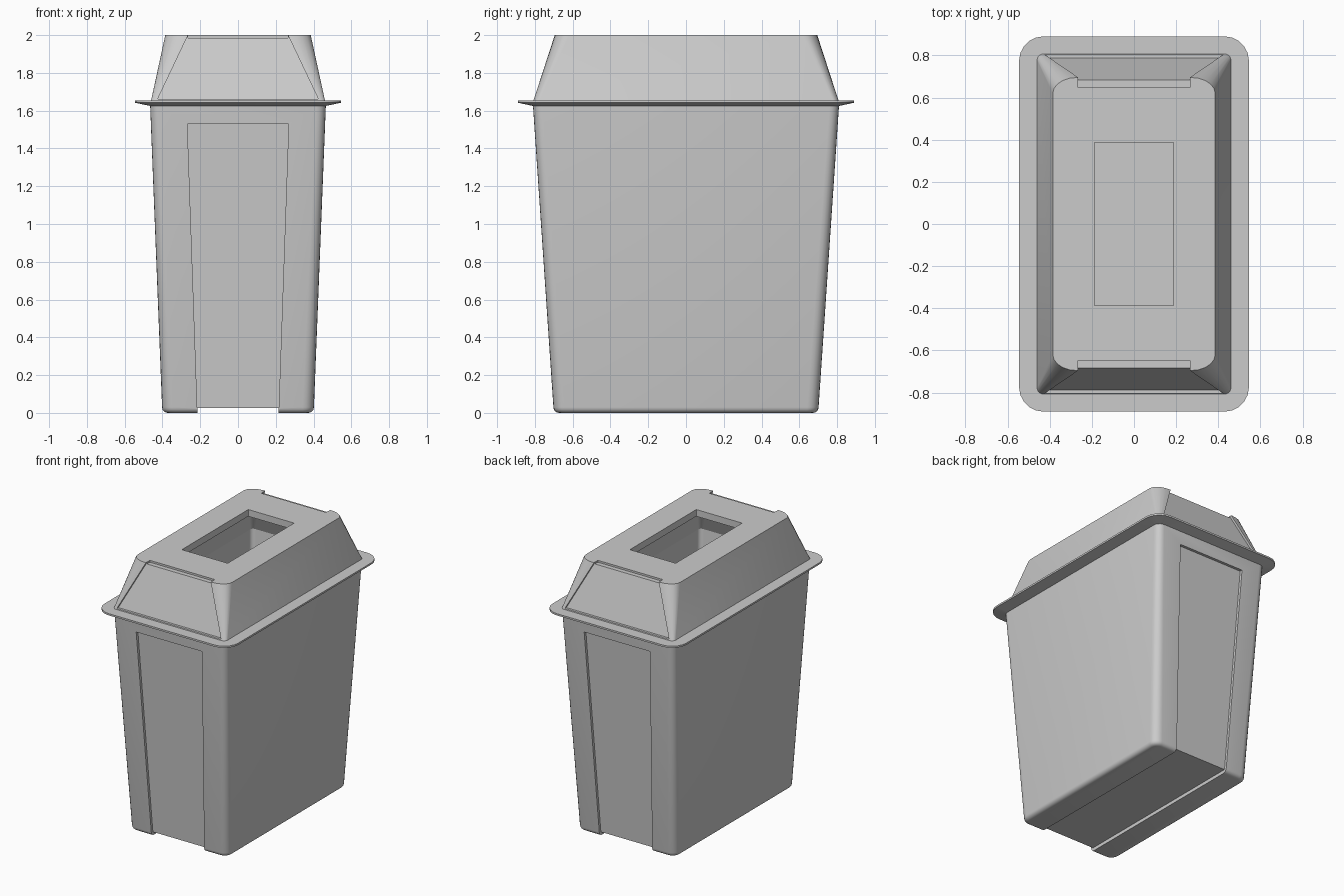
import bpy, bmesh, math

if "Cube" in bpy.data.objects:
    bpy.data.objects.remove(bpy.data.objects["Cube"])


def ring(bm, z, hx, hy, rx, ry=None, seg=5):
    """Rounded rectangle of vertices at height z."""
    ry = ry or rx
    verts = []
    for q, (sx, sy) in enumerate([(1, 1), (-1, 1), (-1, -1), (1, -1)]):
        for i in range(seg + 1):
            a = math.pi / 2 * (q + i / seg)
            verts.append(bm.verts.new((sx * (hx - rx) + rx * math.cos(a),
                                       sy * (hy - ry) + ry * math.sin(a), z)))
    return verts


def finish(bm, name):
    bmesh.ops.recalc_face_normals(bm, faces=bm.faces)
    me = bpy.data.meshes.new(name)
    bm.to_mesh(me)
    bm.free()
    ob = bpy.data.objects.new(name, me)
    bpy.context.collection.objects.link(ob)
    return ob


def loft(name, sections, closed):
    """Skin the rings; either cap both ends or join last to first."""
    bm = bmesh.new()
    rings = [ring(bm, *s) for s in sections]
    pairs = list(zip(rings, rings[1:]))
    if closed:
        pairs.append((rings[-1], rings[0]))
    else:
        bm.faces.new(rings[0])
        bm.faces.new(rings[-1])
    n = len(rings[0])
    for a, b in pairs:
        for i in range(n):
            j = (i + 1) % n
            bm.faces.new((a[i], a[j], b[j], b[i]))
    return finish(bm, name)


def wedge(name, low, high, side=1):
    """Block between two (half width, y near, y far, z) slices."""
    bm = bmesh.new()
    q = [[bm.verts.new((x, side * y, z)) for x, y in
          ((-w, y0), (w, y0), (w, y1), (-w, y1))] for w, y0, y1, z in (low, high)]
    bm.faces.new(q[0])
    bm.faces.new(q[1])
    for i in range(4):
        j = (i + 1) % 4
        bm.faces.new((q[0][i], q[0][j], q[1][j], q[1][i]))
    return finish(bm, name)


def cut(ob, cutters):
    bpy.context.view_layer.objects.active = ob
    for c in cutters:
        c.hide_render = True
        m = ob.modifiers.new("cut", 'BOOLEAN')
        m.operation, m.solver, m.object = 'DIFFERENCE', 'EXACT', c
        bpy.ops.object.modifier_apply(modifier=m.name)
        bpy.data.objects.remove(c)


def smooth(ob):
    bpy.ops.object.select_all(action='DESELECT')
    ob.select_set(True)
    bpy.context.view_layer.objects.active = ob
    bpy.ops.object.shade_smooth_by_angle(angle=math.radians(30))


# Bin body: rounded foot, tapered wall, flared rim, hollow inside
R = 0.03
foot = []
for i in range(5):
    a = math.pi / 2 * i / 4
    d = R * (1 - math.sin(a))
    foot.append((R * (1 - math.cos(a)), 0.402 - d, 0.702 - d, 0.06 - d * 0.8))
body = loft("bin_body", foot + [
    (1.625, 0.465, 0.81, 0.05),
    (1.642, 0.545, 0.89, 0.115),
    (1.655, 0.545, 0.89, 0.115),
    (1.655, 0.425, 0.77, 0.03),
    (0.06, 0.362, 0.662, 0.03)], closed=False)

# Recessed end panels and the channel under the foot
slope = 0.108 / 1.625
z0, z1 = -0.05, 1.53
panels = [wedge("panel_cutter",
                (0.213, 0.682 + slope * z0, 1.0, z0),
                (0.268, 0.682 + slope * z1, 1.0, z1), s) for s in (1, -1)]
channel = wedge("channel_cutter", (0.2155, -1, 1, -0.05), (0.2155, -1, 1, 0.025))
cut(body, panels + [channel])
smooth(body)

# Lid: sloped hood with wide top corners and a rectangular opening
lid = loft("lid", [
    (1.655, 0.46, 0.807, 0.03),
    (2.0, 0.385, 0.695, 0.115, 0.075),
    (2.0, 0.187, 0.387, 0.002),
    (1.95, 0.187, 0.387, 0.002),
    (1.95, 0.345, 0.645, 0.08, 0.05),
    (1.655, 0.42, 0.767, 0.02)], closed=True)

# Recessed sloping end panels that lap slightly over the lid top
lid_cutters = []
for s in (1, -1):
    lid_cutters.append(wedge("lid_panel_cutter", (0.425, 0.787, 1.0, 1.662),
                             (0.255, 0.671, 1.0, 2.02), s))
    lid_cutters.append(wedge("lid_notch_cutter", (0.265, 0.648, 0.8, 1.986),
                             (0.265, 0.648, 0.8, 2.1), s))
cut(lid, lid_cutters)
smooth(lid)
